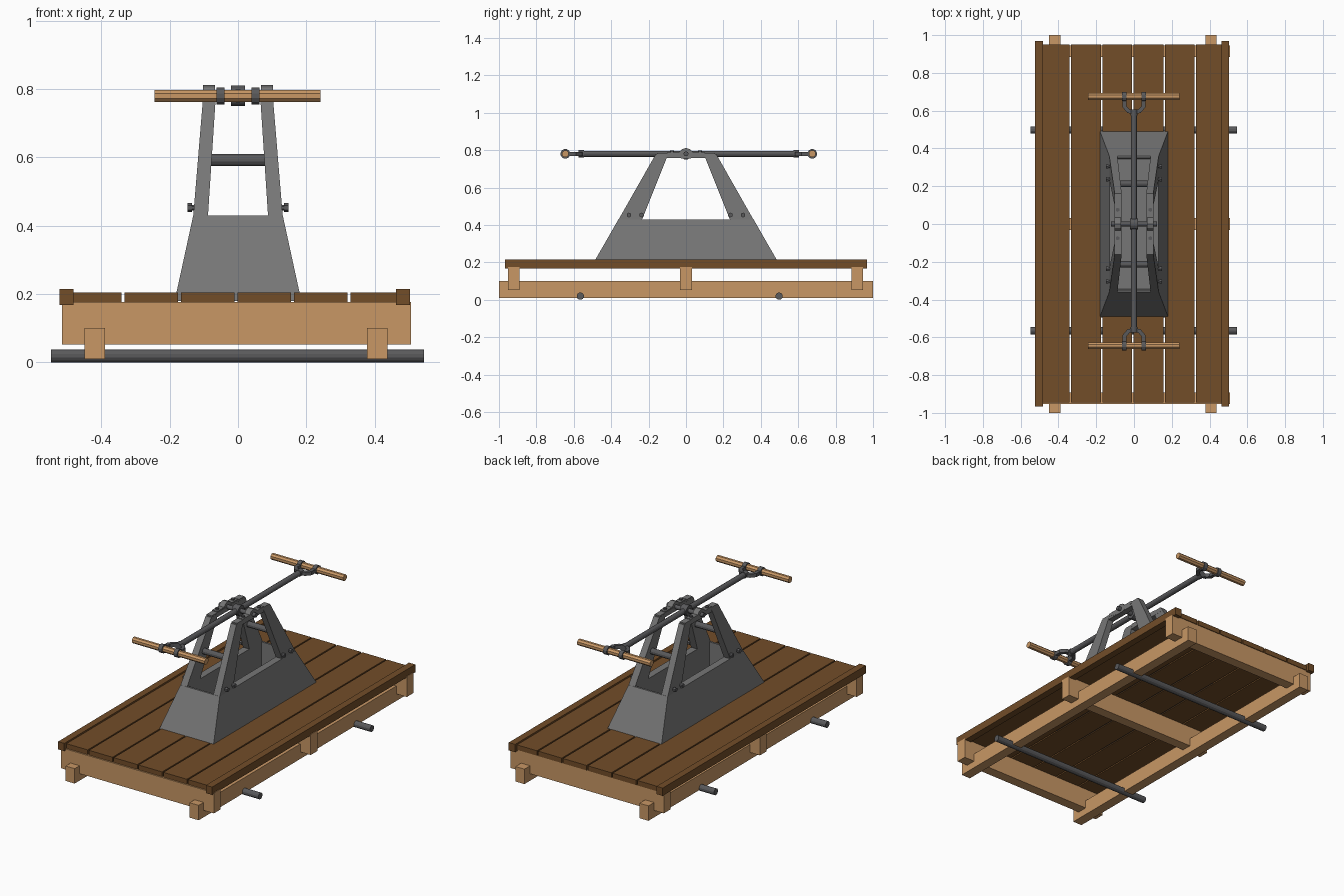
import bpy, bmesh, math
from mathutils import Vector

if "Cube" in bpy.data.objects:
    bpy.data.objects.remove(bpy.data.objects["Cube"])

def mat(name, c):
    m = bpy.data.materials.new(name)
    m.diffuse_color = (*c, 1)
    m.use_nodes = True
    m.node_tree.nodes["Principled BSDF"].inputs["Base Color"].default_value = m.diffuse_color
    return m

LIGHT = mat("light_wood", (0.58, 0.31, 0.13))
DARK = mat("dark_wood", (0.17, 0.075, 0.022))
METAL = mat("dark_iron", (0.10, 0.10, 0.105))
FRAME = mat("grey_iron", (0.18, 0.18, 0.18))

def finish(bm, name, m):
    bmesh.ops.recalc_face_normals(bm, faces=bm.faces)
    me = bpy.data.meshes.new(name)
    bm.to_mesh(me)
    bm.free()
    ob = bpy.data.objects.new(name, me)
    me.materials.append(m)
    bpy.context.collection.objects.link(ob)
    return ob

def loft(name, rings, m):
    """Closed solid through successive rings of points."""
    bm = bmesh.new()
    rs = [[bm.verts.new(p) for p in r] for r in rings]
    n = len(rs[0])
    for a, b in zip(rs, rs[1:]):
        for i in range(n):
            bm.faces.new((a[i], a[(i + 1) % n], b[(i + 1) % n], b[i]))
    bm.faces.new(rs[0])
    bm.faces.new(rs[-1])
    return finish(bm, name, m)

def rect(x0, x1, y0, y1, z):
    return [(x0, y0, z), (x1, y0, z), (x1, y1, z), (x0, y1, z)]

def box(name, x0, x1, y0, y1, z0, z1, m):
    return loft(name, [rect(x0, x1, y0, y1, z0), rect(x0, x1, y0, y1, z1)], m)

def rod(name, p, q, r, m, sides=12):
    p, q = Vector(p), Vector(q)
    d = (q - p).normalized()
    u = d.cross(Vector((0, 0, 1))).normalized()
    v = d.cross(u)
    ring = [(u * math.cos(a) + v * math.sin(a)) * r for a in
            [(i + 0.5) * math.tau / sides for i in range(sides)]]
    return loft(name, [[p + k for k in ring], [q + k for k in ring]], m)

C = -0.006  # small sideways offset of the timber deck

# Chassis rails, cross beams and axles
for s in (-1, 1):
    x = C + s * 0.4135
    box("chassis_rail", x - 0.03, x + 0.03, -1, 1, 0.01, 0.1, LIGHT)
for y in (-0.922, 0, 0.915):
    box("cross_beam", -0.515, 0.507, y - 0.031, y + 0.031, 0.052, 0.176, LIGHT)
for y in (-0.565, 0.498):
    rod("axle", (-0.548, y, 0.019), (0.545, y, 0.019), 0.0195, METAL)

# Deck planks and side trims
for i in range(6):
    x = C + (i - 2.5) * 0.1655
    box("deck_plank", x - 0.0785, x + 0.0785, -0.945, 0.95, 0.175, 0.205, DARK)
for x0, x1 in ((-0.523, -0.482), (0.462, 0.504)):
    box("deck_trim", x0, x1, -0.967, 0.969, 0.168, 0.215, DARK)

# Hollow tapered pedestal
def ring(hx, hy, z):
    return rect(-hx, hx, -hy, hy, z)
loft("pedestal", [ring(0.18, 0.495, 0.18), ring(0.18, 0.49, 0.205), ring(0.131, 0.361, 0.43),
                  ring(0.088, 0.349, 0.43), ring(0.084, 0.345, 0.215)], FRAME)

# A-frame legs, bolts and top bars
for sx in (-1, 1):
    for sy in (-1, 1):
        loft("frame_leg", [rect(sx * 0.088, sx * 0.131, sy * 0.235, sy * 0.361, 0.428),
                           rect(sx * 0.065, sx * 0.102, sy * 0.095, sy * 0.162, 0.778)], FRAME)
        for y in (0.237, 0.305):
            rod("bolt_shank", (sx * 0.11, sy * y, 0.453), (sx * 0.137, sy * y, 0.453), 0.009, METAL, 8)
            rod("bolt_head", (sx * 0.134, sy * y, 0.453), (sx * 0.148, sy * y, 0.453), 0.013, METAL, 6)
        rod("bearing_bolt", (sx * 0.087, sy * 0.075, 0.775), (sx * 0.087, sy * 0.0751, 0.797), 0.011, METAL, 6)
    box("frame_top_bar", sx * 0.066, sx * 0.102, -0.155, 0.155, 0.757, 0.785, FRAME)
    # Bearing cap with a rounded hump
    prof = [(-0.1, 0.775), (-0.1, 0.79), (-0.035, 0.79), (-0.022, 0.805), (0, 0.812),
            (0.022, 0.805), (0.035, 0.79), (0.1, 0.79), (0.1, 0.775), (0.02, 0.755), (-0.02, 0.755)]
    loft("bearing_cap", [[(sx * x, y, z) for y, z in prof] for x in (0.068, 0.103)], FRAME)
for s in (-1, 1):
    rod("frame_cross_bar", (-0.09, s * 0.213, 0.592), (0.09, s * 0.213, 0.592), 0.018, METAL)

# Pivot shaft and walking beam
Z = 0.78
rod("pivot_shaft", (-0.122, 0, Z), (0.122, 0, Z), 0.013, METAL)
rod("pivot_hub", (-0.021, 0, Z), (0.021, 0, Z), 0.031, METAL)
rod("walking_beam", (0, -0.56, Z), (0, 0.59, Z), 0.0165, METAL)

# Forked ends with clamps, and the wooden handles
for s in (-1, 1):
    def Y(d):
        return 0.015 + s * d
    rod("fork_collar", (0, Y(0.56), Z), (0, Y(0.59), Z), 0.02, METAL)
    for sx in (-1, 1):
        path = [(0, 0.575), (0.03, 0.583), (0.049, 0.605), (0.05, 0.65)]
        rings = []
        for i, (x, d) in enumerate(path):
            a, b = path[max(i - 1, 0)], path[min(i + 1, 3)]
            t = Vector((b[0] - a[0], b[1] - a[1])).normalized()
            nx, nd = -t.y * 0.011, t.x * 0.011
            rings.append([(sx * (x + k * nx), Y(d + k * nd), Z + h)
                          for k, h in ((-1, -0.011), (1, -0.011), (1, 0.011), (-1, 0.011))])
        loft("fork_arm", rings, METAL)
        rod("handle_clamp", (sx * 0.039, Y(0.66), Z), (sx * 0.063, Y(0.66), Z), 0.026, METAL)
    rod("handle", (-0.244, Y(0.66), Z), (0.241, Y(0.66), Z), 0.019, LIGHT, 8)
